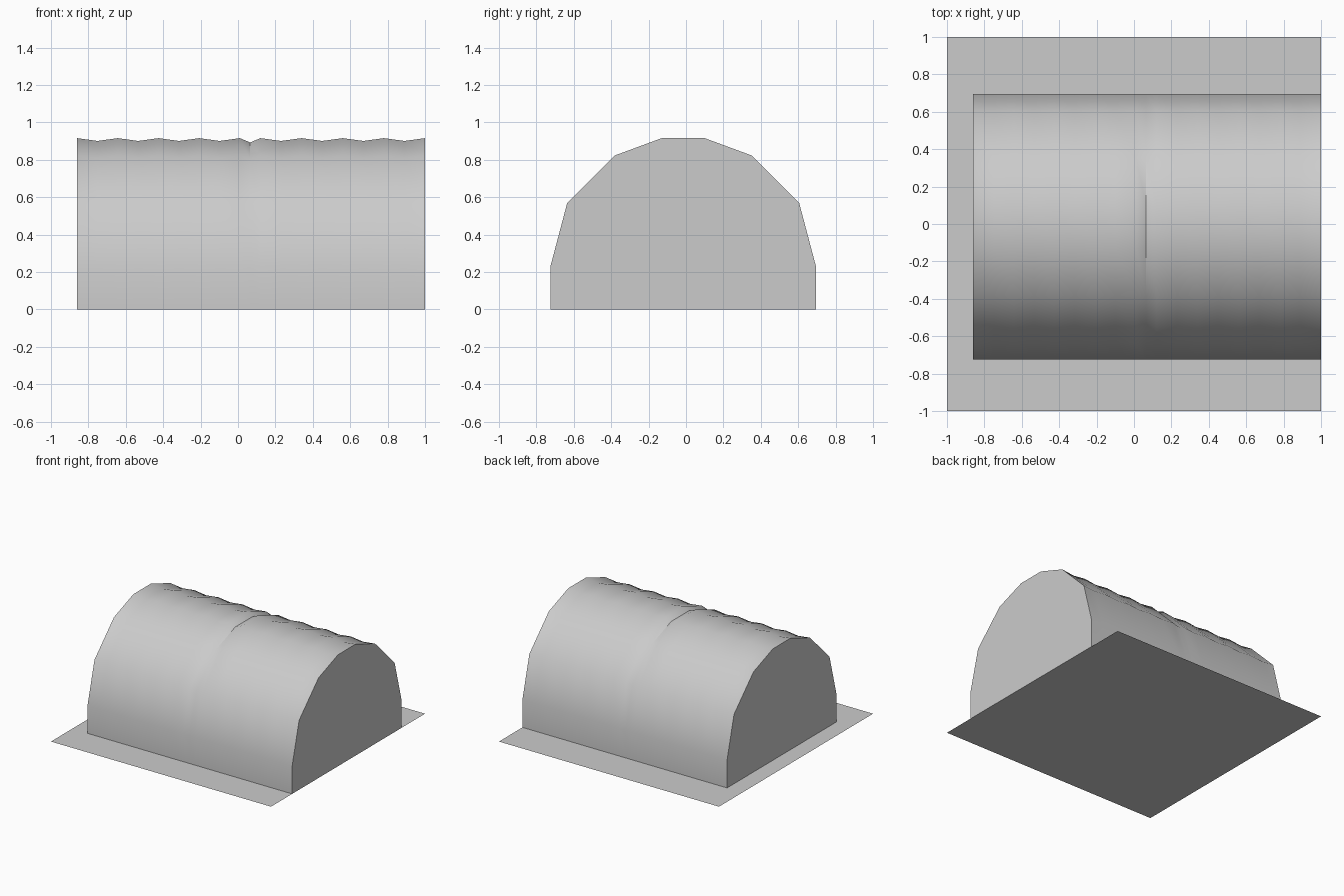
import bpy, bmesh

if "Cube" in bpy.data.objects:
    bpy.data.objects.remove(bpy.data.objects["Cube"])


def make_object(name, bm):
    bmesh.ops.recalc_face_normals(bm, faces=bm.faces)
    mesh = bpy.data.meshes.new(name)
    bm.to_mesh(mesh)
    bm.free()
    obj = bpy.data.objects.new(name, mesh)
    bpy.context.collection.objects.link(obj)
    return obj


# ground slab: a single flat sheet
bm = bmesh.new()
bmesh.ops.create_grid(bm, x_segments=1, y_segments=1, size=1.0)
make_object("ground_sheet", bm)

# arched hut: half profile (offset from centre line, height), mirrored
CENTRE_Y = -0.015
half = [(0.71, 0.0), (0.71, 0.23), (0.62, 0.57), (0.367, 0.823), (0.115, 0.916)]
profile = half + [(-y, z) for y, z in reversed(half)]

# roof ripples: ring positions with crest and valley heights
rings = [(-0.86 + i * 0.1088, 0.916 if i % 2 == 0 else 0.901) for i in range(9)]
rings.append((0.065, 0.893))
rings += [(0.12 + i * 0.11, 0.916 if i % 2 == 0 else 0.901) for i in range(9)]

bm = bmesh.new()
loops = []
for x, top in rings:
    loops.append([bm.verts.new((x, CENTRE_Y + y, z * top / 0.916)) for y, z in profile])
n = len(profile)
for a, b in zip(loops, loops[1:]):
    for i in range(n):
        j = (i + 1) % n
        bm.faces.new((a[i], a[j], b[j], b[i]))

# flat end walls
bm.faces.new(loops[0])
bm.faces.new(loops[-1])
hut = make_object("arched_hut", bm)

# smooth shell with sharp ends and a sharp central seam
bpy.context.view_layer.objects.active = hut
hut.select_set(True)
bpy.ops.object.shade_smooth_by_angle(angle=0.68)
